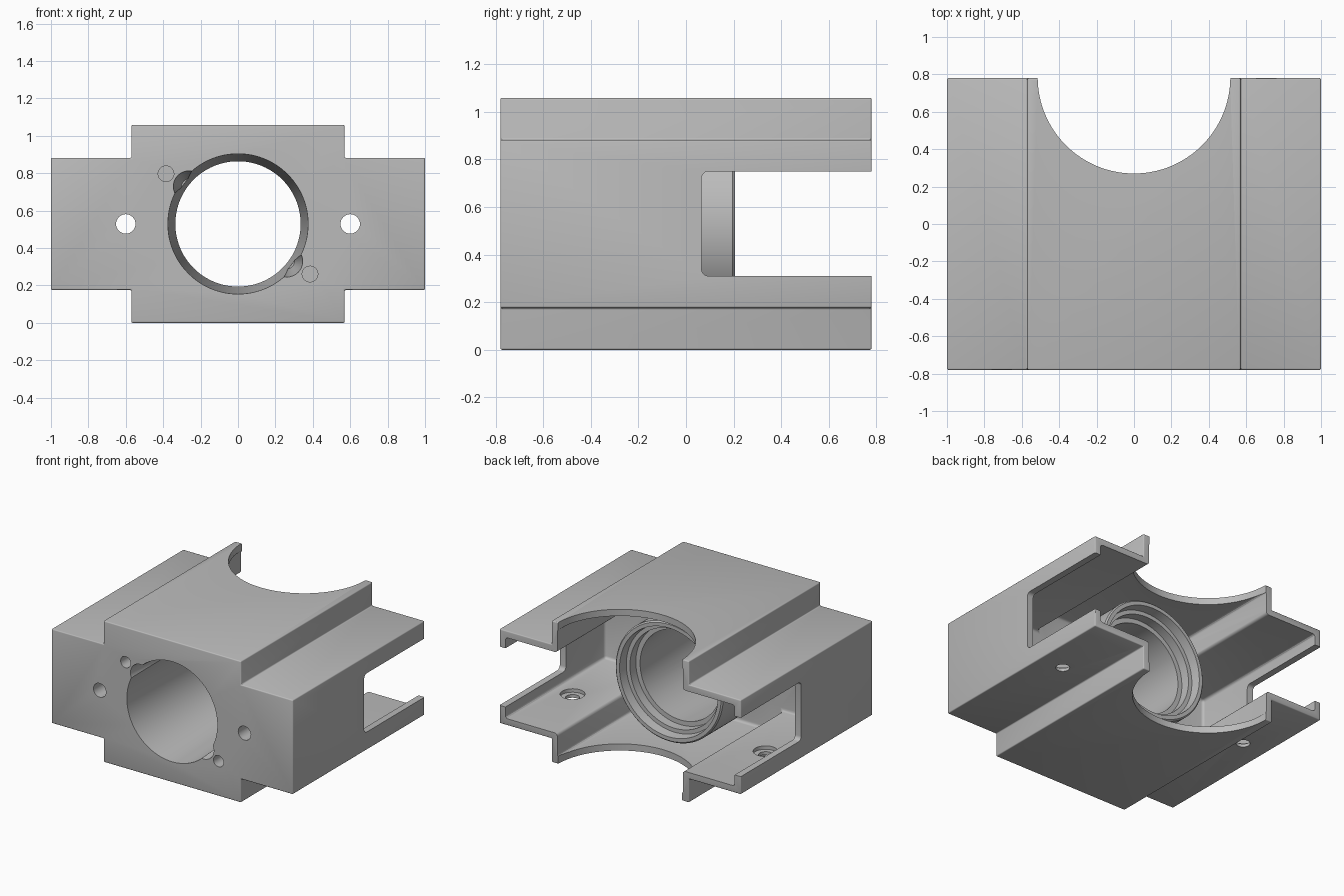
import bpy, bmesh, math
from mathutils import Matrix

if "Cube" in bpy.data.objects:
    bpy.data.objects.remove(bpy.data.objects["Cube"], do_unlink=True)

MID = 0.529       # height of the bore axis
BACK = 0.78       # half depth of the housing
WALL = 0.05

grey = bpy.data.materials.new("light_grey")
grey.use_nodes = True
grey.diffuse_color = (0.5, 0.5, 0.5, 1)
grey.node_tree.nodes["Principled BSDF"].inputs["Base Color"].default_value = (0.5, 0.5, 0.5, 1)


def finish(name, bm, bevel=0, segments=2):
    bmesh.ops.recalc_face_normals(bm, faces=bm.faces[:])
    if bevel:
        sharp = [e for e in bm.edges if e.calc_face_angle(0) > 0.6]
        bmesh.ops.bevel(bm, geom=sharp, offset=bevel, segments=segments,
                        profile=0.5, affect='EDGES')
    mesh = bpy.data.meshes.new(name)
    bm.to_mesh(mesh)
    bm.free()
    mesh.materials.append(grey)
    ob = bpy.data.objects.new(name, mesh)
    bpy.context.collection.objects.link(ob)
    return ob


def cross_prism(name, inset, y0, y1, bevel):
    """Cross-shaped outline extruded from front to back."""
    wx, nx = 1 - inset, 0.57 - inset
    low, high = 0.353 - inset, MID - inset
    half = [(nx, -high), (nx, -low), (wx, -low), (wx, low), (nx, low), (nx, high)]
    outline = half + [(-x, z) for x, z in reversed(half)]
    bm = bmesh.new()
    face = bm.faces.new([bm.verts.new((x, y0, MID + z)) for x, z in outline])
    new = bmesh.ops.extrude_face_region(bm, geom=[face])["geom"]
    verts = [g for g in new if isinstance(g, bmesh.types.BMVert)]
    bmesh.ops.translate(bm, verts=verts, vec=(0, y1 - y0, 0))
    return finish(name, bm, bevel, 3)


def lathe(name, profile, x, z=MID, y=0, upright=False, sides=96):
    """Closed solid turned from (radius, distance) points along y, or z if upright."""
    bm = bmesh.new()
    rings = []
    for r, d in profile:
        rings.append([bm.verts.new((r * math.cos(a), r * math.sin(a), d))
                      for a in (2 * math.pi * i / sides for i in range(sides))])
    for a, b in zip(rings, rings[1:]):
        for i in range(sides):
            j = (i + 1) % sides
            bm.faces.new((a[i], a[j], b[j], b[i]))
    bm.faces.new(rings[0])
    bm.faces.new(rings[-1])
    if not upright:
        bm.transform(Matrix.Rotation(-math.pi / 2, 4, 'X'))
    bm.transform(Matrix.Translation((x, y, z)))
    return finish(name, bm)


def box(name, lo, hi, bevel):
    bm = bmesh.new()
    bmesh.ops.create_cube(bm, size=1)
    for v in bm.verts:
        v.co = [a if c < 0 else b for c, a, b in zip(v.co, lo, hi)]
    return finish(name, bm, bevel, 5)


def combine(target, tool, operation='DIFFERENCE'):
    mod = target.modifiers.new(tool.name, 'BOOLEAN')
    mod.operation = operation
    mod.solver = 'EXACT'
    mod.object = tool
    bpy.context.view_layer.objects.active = target
    bpy.ops.object.modifier_apply(modifier=mod.name)
    bpy.data.objects.remove(tool, do_unlink=True)


# Outer shell, hollowed from the back
housing = cross_prism("housing", 0, -BACK, BACK, 0.008)
combine(housing, cross_prism("cavity", WALL, -0.4, 0.95, 0.02))

# Tube standing on the inside of the front wall
tube = [(0.445, -0.45), (0.445, 0.195), (0.435, 0.205)]
combine(housing, lathe("tube", tube, 0), 'UNION')

# Tapered bore with a stepped seat at the back
bore = [(0.376, -0.8), (0.375, -BACK), (0.335, 0.065), (0.37, 0.065),
        (0.37, 0.135), (0.40, 0.135), (0.41, 0.23)]
combine(housing, lathe("bore", bore, 0))

# Round cut-outs at the back of the top and bottom plates
for z0, z1 in ((-0.1, 0.07), (0.99, 1.2)):
    combine(housing, lathe("plate_cutout", [(0.515, z0), (0.515, z1)],
                           0, 0, BACK + 0.005, True, 128))

for s in (-1, 1):
    # Side slot open to the back
    xs = sorted((s * 0.8, s * 1.2))
    combine(housing, box("side_slot", (xs[0], 0.065, 0.31), (xs[1], 0.95, 0.75), 0.03))
    # Mounting hole through the front wall
    combine(housing, lathe("front_hole", [(0.052, -0.9), (0.052, -0.3)], s * 0.6, sides=32))
    # Counterbored hole in the lower flange
    combine(housing, lathe("flange_hole", [(0.048, 0.1), (0.048, 0.2), (0.085, 0.2),
                                           (0.085, 0.28)], s * 0.8, 0, 0.2, True, 32))
    # Blind screw hole and the relief beside it in the bore
    combine(housing, lathe("screw_hole", [(0.042, -0.9), (0.042, -0.55)],
                           s * 0.385, MID - s * 0.268, sides=32))
    combine(housing, lathe("bore_relief", [(0.085, -0.8), (0.084, -BACK), (0.04, -0.45)],
                           s * 0.262, MID - s * 0.2, sides=32))

bpy.ops.object.select_all(action='DESELECT')
housing.select_set(True)
bpy.context.view_layer.objects.active = housing
bpy.ops.object.shade_smooth_by_angle(angle=math.radians(30))
